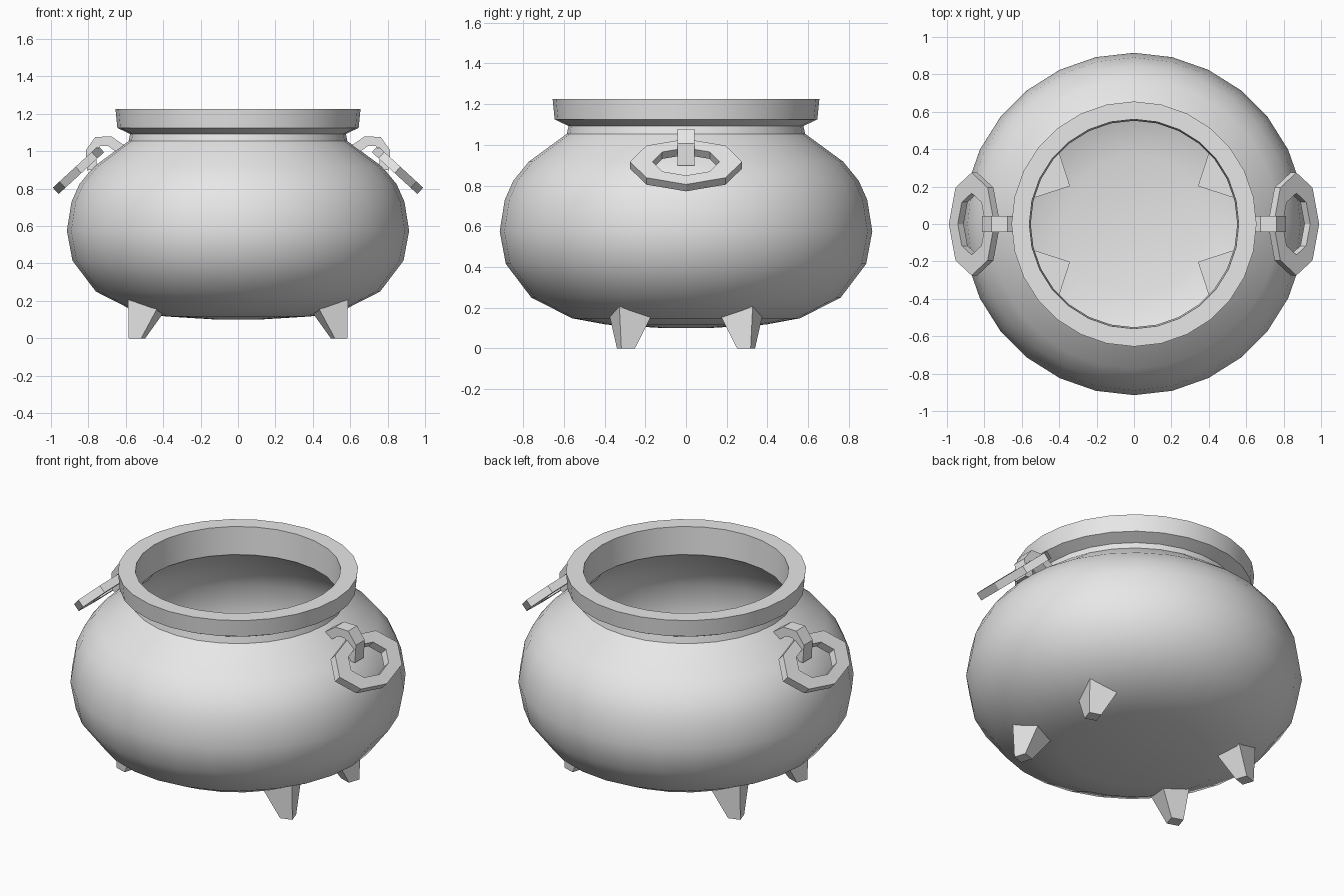
import bpy, bmesh, math
from mathutils import Vector, Matrix

cube = bpy.data.objects.get("Cube")
if cube:
    bpy.data.objects.remove(cube, do_unlink=True)

iron = bpy.data.materials.new("grey_iron")
iron.use_nodes = True
grey = (0.8, 0.8, 0.8, 1)
iron.diffuse_color = grey
bsdf = iron.node_tree.nodes["Principled BSDF"]
bsdf.inputs["Base Color"].default_value = grey
bsdf.inputs["Roughness"].default_value = 0.6


def finish(bm, name, smooth=None):
    bmesh.ops.remove_doubles(bm, verts=bm.verts, dist=0.0005)
    bmesh.ops.recalc_face_normals(bm, faces=bm.faces)
    mesh = bpy.data.meshes.new(name)
    bm.to_mesh(mesh)
    bm.free()
    mesh.materials.append(iron)
    ob = bpy.data.objects.new(name, mesh)
    bpy.context.collection.objects.link(ob)
    if smooth:
        bpy.ops.object.select_all(action='DESELECT')
        ob.select_set(True)
        bpy.context.view_layer.objects.active = ob
        bpy.ops.object.shade_smooth_by_angle(angle=math.radians(smooth))
    return ob


def lathe(name, profile, steps=28):
    bm = bmesh.new()
    verts = [bm.verts.new((r, 0, z)) for r, z in profile]
    edges = [bm.edges.new(pair) for pair in zip(verts, verts[1:])]
    bmesh.ops.spin(bm, geom=verts + edges, cent=(0, 0, 0), axis=(0, 0, 1),
                   angle=math.tau, steps=steps, use_duplicate=False)
    return finish(bm, name, 32)


def loft(name, sections, closed=False):
    """Skin a row of equal-sized point loops, capping the ends if open."""
    bm = bmesh.new()
    loops = [[bm.verts.new(p) for p in s] for s in sections]
    n = len(loops[0])
    pairs = list(zip(loops, loops[1:]))
    if closed:
        pairs.append((loops[-1], loops[0]))
    else:
        bm.faces.new(loops[0])
        bm.faces.new(loops[-1])
    for a, b in pairs:
        for i in range(n):
            j = (i + 1) % n
            bm.faces.new((a[i], a[j], b[j], b[i]))
    return finish(bm, name)


# Pot: outer belly, neck, heavy rim, then the thin inner wall down to the floor
outer = [(0, .10), (.13, .101), (.39, .117), (.56, .148), (.76, .25),
         (.885, .415), (.915, .575), (.89, .73), (.848, .824), (.772, .917),
         (.585, 1.054)]
rim = [(.577, 1.092), (.645, 1.125), (.655, 1.225), (.56, 1.225), (.552, 1.06)]
inner = [(max(r - .02, 0), z + (.02 if z < .4 else 0)) for r, z in outer[-2::-1]]
lathe("pot", outer + rim + inner)

# Four tapered feet, splayed under the belly
def square(cx, cy, z, side, turn):
    return [(cx + side / math.sqrt(2) * math.cos(turn + k * math.pi / 2),
             cy + side / math.sqrt(2) * math.sin(turn + k * math.pi / 2), z)
            for k in range(4)]


turn = math.radians(45 - 18)
for sx, side_name in ((1, "left"), (-1, "right")):
    for sy, end_name in ((1, "back"), (-1, "front")):
        sections = [square(.54, .295, 0, .07, turn),
                    square(.465, .265, .215, .195, turn)]
        loft(f"{end_name}_{side_name}_foot",
             [[(x * sx, y * sy, z) for x, y, z in s] for s in sections])

# Ring handles: eight-sided oval rings hanging at a slope
tilt = math.radians(42.5)
along = Vector((math.cos(tilt), 0, -math.sin(tilt)))
across = Vector((0, 1, 0))
normal = Vector((math.sin(tilt), 0, math.cos(tilt)))
centre = Vector((.853, 0, .9))


def ring_section(k):
    a = k * math.tau / 8
    corners = ((.275, .165, -1), (.275, .165, 1), (.165, .1, 1), (.165, .1, -1))
    return [centre + across * wide * math.sin(a) + along * deep * math.cos(a)
            + normal * .023 * s for wide, deep, s in corners]


# Hooks: square bars arching from the shoulder over each ring
path = [Vector((x, 0, z)) for x, z in
        ((.61, 1.0), (.685, 1.053), (.75, 1.053), (.787, 1.0), (.78, .9))]


def hook_section(i):
    d = (path[min(i + 1, len(path) - 1)] - path[max(i - 1, 0)]).normalized()
    side = Vector((-d.z, 0, d.x)) * .027
    half = Vector((0, .042, 0))
    return [path[i] + side + half, path[i] + side - half,
            path[i] - side - half, path[i] - side + half]


for sx, side_name in ((1, "left"), (-1, "right")):
    flip = Matrix.Scale(sx, 3, (1, 0, 0))
    loft(f"{side_name}_ring_handle",
         [[flip @ p for p in ring_section(k)] for k in range(8)], closed=True)
    loft(f"{side_name}_hook",
         [[flip @ p for p in hook_section(i)] for i in range(len(path))])
